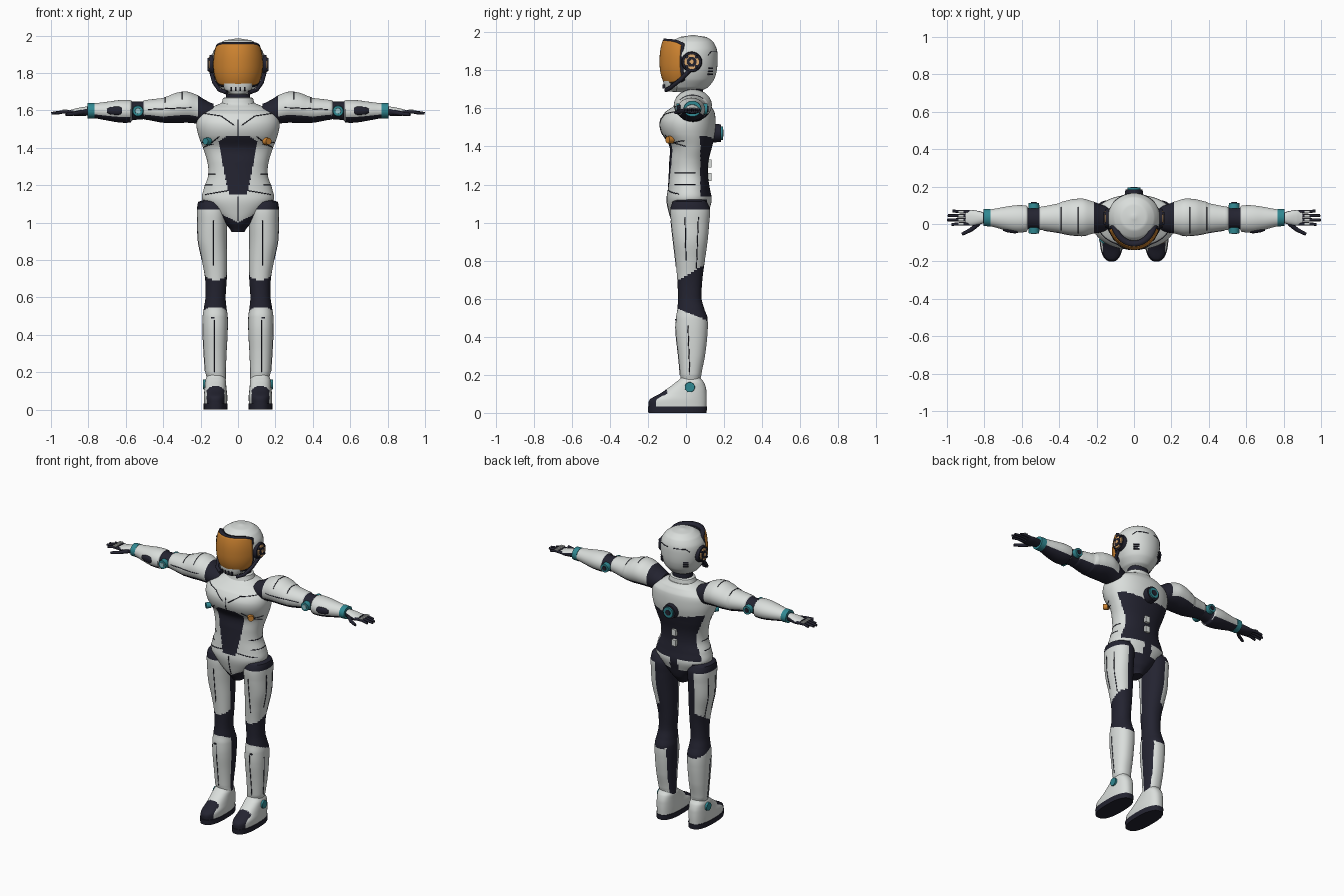
import bpy, bmesh, math
from math import sin, cos, pi, radians
from mathutils import Vector, Matrix
from mathutils.bvhtree import BVHTree

if "Cube" in bpy.data.objects:
    bpy.data.objects.remove(bpy.data.objects["Cube"])

PALETTE = {"white shell": (.7, .73, .71), "dark suit": (.017, .017, .03),
           "orange visor": (.62, .23, .03), "teal trim": (.03, .25, .29),
           "peach ring": (.75, .42, .17), "pale teal": (.32, .58, .62)}
MATS = []
for label, rgb in PALETTE.items():
    m = bpy.data.materials.new(label)
    m.use_nodes = True
    m.diffuse_color = (*rgb, 1)
    m.node_tree.nodes["Principled BSDF"].inputs["Base Color"].default_value = (*rgb, 1)
    MATS.append(m)
WHITE, DARK, ORANGE, TEAL, PEACH, PALE = range(len(MATS))


def finish(name, bm, colour, mirror):
    """Colour is a material index or a rule on face centre and normal."""
    bmesh.ops.recalc_face_normals(bm, faces=bm.faces)
    for f in bm.faces:
        f.material_index = colour(f.calc_center_median(), f.normal) if callable(colour) else colour
    me = bpy.data.meshes.new(name)
    bm.to_mesh(me)
    bm.free()
    for m in MATS:
        me.materials.append(m)
    me.shade_smooth()
    me.set_sharp_from_angle(angle=radians(40))
    ob = bpy.data.objects.new(name, me)
    bpy.context.collection.objects.link(ob)
    if mirror:
        ob.modifiers.new("Mirror", 'MIRROR').use_clip = False
    return ob


def spline(rows, sub):
    """Smooth interpolation between cross-section rows."""
    out = []
    for i in range(len(rows) - 1):
        a, b = rows[i], rows[i + 1]
        p, q = rows[max(i - 1, 0)], rows[min(i + 2, len(rows) - 1)]
        for k in range(sub):
            t = k / sub
            row = []
            for w, x, y, z in zip(p, a, b, q):
                row.append(.5 * (2 * x + (y - w) * t + (2 * w - 5 * x + 4 * y - z) * t * t
                                 + (3 * x - w - 3 * y + z) * t ** 3))
            row[0] = a[0] + (b[0] - a[0]) * t
            out.append(row)
    return out + [rows[-1]]


def loft(name, rows, colour, axis='z', power=2.2, mirror=False, sub=7, seg=72):
    """Rows: position along the axis, then centre and radius for each cross direction."""
    bm = bmesh.new()
    rings = []
    for t, c1, r1, c2, r2 in spline(rows, sub):
        ring = []
        for k in range(seg):
            c, s = cos(2 * pi * k / seg), sin(2 * pi * k / seg)
            u = c1 + r1 * math.copysign(abs(c) ** (2 / power), c)
            v = c2 + r2 * math.copysign(abs(s) ** (2 / power), s)
            ring.append(bm.verts.new((u, v, t) if axis == 'z' else (t, u, v)))
        rings.append(ring)
    for a, b in zip(rings, rings[1:]):
        for k in range(seg):
            n = (k + 1) % seg
            bm.faces.new((a[k], a[n], b[n], b[k]))
    bm.faces.new(rings[0])
    bm.faces.new(rings[-1])
    return finish(name, bm, colour, mirror)


def disc(name, pos, direction, r, depth, colour, mirror=False):
    bm = bmesh.new()
    turn = Vector(direction).to_track_quat('Z', 'Y').to_matrix().to_4x4()
    bmesh.ops.create_cone(bm, cap_ends=True, segments=28, radius1=r, radius2=r * .92,
                          depth=depth, matrix=Matrix.Translation(pos) @ turn)
    return finish(name, bm, colour, mirror)


def box(name, pos, size, colour, mirror=False, turn=0):
    bm = bmesh.new()
    bmesh.ops.create_cube(bm, size=1, matrix=Matrix.Translation(pos)
                          @ Matrix.Rotation(turn, 4, 'Z') @ Matrix.Diagonal((*size, 1)))
    return finish(name, bm, colour, mirror)


def rod(name, pts, r, colour, mirror=False, taper=1):
    cu = bpy.data.curves.new(name, 'CURVE')
    cu.dimensions, cu.bevel_depth, cu.bevel_resolution = '3D', r, 2
    cu.use_fill_caps = True
    sp = cu.splines.new('POLY')
    sp.points.add(len(pts) - 1)
    for i, p in enumerate(pts):
        sp.points[i].co = (*p, 1)
        sp.points[i].radius = 1 + (taper - 1) * i / (len(pts) - 1)
    cu.materials.append(MATS[colour])
    ob = bpy.data.objects.new(name, cu)
    bpy.context.collection.objects.link(ob)
    if mirror:
        ob.modifiers.new("Mirror", 'MIRROR')


def seam(name, ob, pts, look, mirror=True):
    """Thin dark groove line projected on a part along the look direction."""
    me = ob.data
    tree = BVHTree.FromPolygons([v.co for v in me.vertices], [p.vertices for p in me.polygons])
    look, hits = Vector(look).normalized(), []
    for a, b in zip(pts, pts[1:]):
        for k in range(9):
            hit = tree.ray_cast(Vector(a).lerp(Vector(b), k / 8) - look, look)[0]
            if hit:
                hits.append(hit)
    if len(hits) > 1:
        rod(name, hits, .0025, DARK, mirror)


FRONT, BACK, SIDE = (0, 1, 0), (0, -1, 0), (-1, 0, 0)


# torso and pelvis
def torso_rule(c, n):
    x = abs(c.x)
    if c.y < 0 and 1.15 < c.z < 1.46:
        edge = .05 + .19 * (c.z - 1.15)
        if c.z > 1.43:
            edge = .105 - 1.3 * (c.z - 1.43)
        return DARK if x < edge else WHITE
    if c.y > .075 and 1.14 < c.z < 1.43 + .15 * x:
        return DARK
    if c.y < 0:
        return DARK if c.z < 1 + .5 * x else WHITE
    if c.z < 1.14 and (c.z < 1.06 or x < .03 or (c.z < 1.12 and x > .12)):
        return DARK
    return WHITE


torso = loft("torso", [
    (.95, 0, .035, .015, .05), (1.0, 0, .075, .015, .085), (1.06, 0, .14, .015, .105),
    (1.12, 0, .19, .017, .118), (1.18, 0, .183, .015, .11), (1.25, 0, .16, .012, .103),
    (1.32, 0, .163, .015, .103), (1.4, 0, .187, .025, .112), (1.47, 0, .213, .013, .14),
    (1.53, 0, .222, .01, .146), (1.58, 0, .208, .02, .13), (1.615, 0, .15, .035, .095),
    (1.64, 0, .09, .04, .07)], torso_rule, sub=10, seg=112)
loft("collar", [(1.61, 0, .1, .035, .078), (1.64, 0, .088, .035, .07), (1.665, 0, .08, .035, .065),
                (1.67, 0, .07, .035, .055)], WHITE)
loft("neck", [(1.64, 0, .065, .035, .055), (1.73, 0, .065, .035, .055)], DARK)
seam("chest_seam", torso, [(.02, 0, 1.52), (.09, 0, 1.57), (.19, 0, 1.585)], FRONT)
seam("breast_seam", torso, [(.1, 0, 1.46), (.15, 0, 1.42), (.195, 0, 1.43)], FRONT)
seam("centre_seam", torso, [(0, 0, 1.46), (0, 0, 1.55)], FRONT, False)
seam("pelvis_seam", torso, [(0, 0, 1.01), (0, 0, 1.14)], FRONT, False)
seam("belt_seam", torso, [(.06, 0, 1.17), (.175, 0, 1.15)], FRONT)
for z in (1.2, 1.26):
    seam("waist_seam", torso, [(0, -.06, z), (0, .05, z)], SIDE)
seam("rib_seam", torso, [(0, -.07, 1.42), (0, 0, 1.4)], SIDE)
for x, tint in ((-.165, TEAL), (.155, ORANGE)):
    disc("chest_light", (x, -.085, 1.435), (x, -.2, 0), .02, .03, tint)
for z in (1.24, 1.31):
    box("spine_plate", (0, .122, z), (.032, .022, .042), WHITE)
disc("back_port", (0, .16, 1.47), (0, 1, 0), .05, .05, DARK)
disc("back_port_ring", (0, .18, 1.47), (0, 1, 0), .038, .03, TEAL)
disc("back_port_core", (0, .194, 1.47), (0, 1, 0), .02, .008, DARK)

# helmet
head = loft("helmet", [
    (1.685, 0, .05, .0, .07), (1.71, 0, .085, .015, .1), (1.75, 0, .115, .025, .122),
    (1.8, 0, .133, .03, .132), (1.86, 0, .14, .031, .135), (1.91, 0, .134, .032, .13),
    (1.95, 0, .108, .035, .108), (1.975, 0, .07, .037, .07), (1.985, 0, .01, .037, .01)],
    WHITE, power=2.05)


def visor_shell(name, half_angle, half_height, grow, colour):
    bm, grid, n = bmesh.new(), [], 28
    for i in range(n + 1):
        u = 2 * i / n - 1
        col = []
        for j in range(n + 1):
            v = 2 * j / n - 1
            z = v * half_height * (1 - .22 * abs(u) ** 5)
            k = 1 - (.1 if v > 0 else .14) * abs(v) ** 2.4
            a = u * half_angle
            col.append(bm.verts.new(((.14 + grow) * k * sin(a),
                                     .03 - (.166 + grow) * k * cos(a), 1.845 + z)))
        grid.append(col)
    for a, b in zip(grid, grid[1:]):
        for j in range(n):
            bm.faces.new((a[j], b[j], b[j + 1], a[j + 1]))
    ob = finish(name, bm, colour, False)
    solid = ob.modifiers.new("Thickness", 'SOLIDIFY')
    solid.thickness, solid.offset = .03, 0
    solid.use_even_offset = False


visor_shell("visor_frame", radians(74), .117, -.018, DARK)
visor_shell("visor", radians(68), .106, -.012, ORANGE)
for name, r, x, tint in (("ear_pad", .055, .14, DARK), ("ear_ring", .042, .147, PEACH),
                         ("ear_gap", .028, .15, DARK), ("ear_hub", .012, .152, PEACH)):
    disc(name, (x, .03, 1.845), (1, 0, 0), r, .024, tint, True)
for k in range(4):
    a = pi / 4 + k * pi / 2
    disc("ear_bolt", (.156, .03 + .036 * cos(a), 1.845 + .036 * sin(a)), (1, 0, 0), .009, .012, DARK, True)
rod("jaw_strap", [(.142, .02, 1.8), (.128, -.03, 1.75), (.1, -.08, 1.71), (.06, -.105, 1.695)],
    .011, DARK, True)
loft("chin_guard", [(1.69, 0, .045, -.07, .035), (1.71, 0, .07, -.065, .05),
                    (1.745, 0, .085, -.06, .06)], WHITE)
for x in (.012, .036):
    box("chin_slot", (x, -.117, 1.715), (.01, .012, .022), DARK, True)
for z in (1.78, 1.795, 1.81):
    box("vent_slot", (.087, .128, z), (.035, .012, .008), DARK, True, radians(-35))
seam("helmet_seam", head, [(.02, 0, 1.9), (.09, 0, 1.9), (.11, 0, 1.88)], BACK)


# arms
def arm_rule(c, n):
    if c.x < .215 or .505 < c.x < .57:
        return DARK
    return DARK if n.z < -.55 else WHITE


arm = loft("arm", [
    (.13, .03, .06, 1.585, .05), (.18, .03, .075, 1.59, .068), (.215, .034, .085, 1.605, .076),
    (.27, .036, .099, 1.617, .083), (.33, .036, .096, 1.613, .081), (.385, .034, .085, 1.603, .07),
    (.4, .032, .078, 1.6, .066), (.5, .03, .062, 1.603, .052), (.51, .03, .056, 1.6, .048),
    (.565, .03, .056, 1.597, .05), (.575, .028, .07, 1.595, .06), (.63, .028, .072, 1.595, .06),
    (.7, .03, .06, 1.596, .05), (.77, .033, .045, 1.598, .04)],
    arm_rule, axis='x', power=2, mirror=True)
loft("wrist_band", [(.768, .034, .047, 1.598, .042), (.804, .034, .045, 1.598, .041)], TEAL,
     axis='x', power=2, mirror=True)
for x in (.3, .39):
    seam("arm_seam", arm, [(x, -.05, 1.64), (x, .09, 1.64)], (0, 0, -1))
seam("upper_arm_seam", arm, [(.25, 0, 1.615), (.48, 0, 1.605)], FRONT)
for y, way in ((-.035, -1), (.098, 1)):
    disc("elbow_disc", (.535, y, 1.597), (0, way, 0), .03, .03, TEAL, True)
    disc("elbow_hub", (.535, y + .014 * way, 1.597), (0, way, 0), .016, .01,
         PALE if way < 0 else DARK, True)
loft("forearm_pad", [(.62, -.035, .012, 1.598, .016), (.635, -.036, .014, 1.598, .022),
                     (.68, -.03, .014, 1.598, .02), (.7, -.024, .012, 1.598, .012)],
     DARK, axis='x', mirror=True)
loft("hand", [(.79, .033, .026, 1.597, .024), (.83, .033, .036, 1.594, .024),
              (.87, .033, .042, 1.59, .02), (.9, .034, .036, 1.588, .014)],
     lambda c, n: WHITE if n.z > .5 and c.x > .81 else DARK, axis='x', mirror=True)
for i, reach in enumerate((.975, .998, .995, .97)):
    y = .002 + .021 * i
    rod("finger", [(.88, y, 1.59), (.935, y + .001 * (i - 1.5), 1.592),
                   (reach, y + .003 * (i - 1.5), 1.584)], .0105, DARK, True, .7)
    box("knuckle_plate", (.925, y, 1.602), (.025, .013, .006), WHITE, True)
rod("thumb", [(.83, .005, 1.59), (.87, -.03, 1.583), (.92, -.055, 1.578)], .014, DARK, True, .6)


# legs
def leg_rule(c, n):
    if c.z > 1.07 or .53 - .4 * c.y < c.z < .72 + .6 * c.y:
        return DARK
    inner = .05 if c.z > .6 else -.7
    return DARK if n.x < inner and n.y > -.15 else WHITE


leg = loft("leg", [
    (.16, .115, .05, .025, .05), (.2, .12, .055, .025, .056), (.3, .122, .061, .03, .07),
    (.42, .122, .067, .03, .083), (.5, .122, .067, .03, .083), (.54, .122, .061, .026, .072),
    (.6, .12, .054, .02, .062), (.7, .118, .058, .02, .066), (.8, .126, .068, .022, .077),
    (.9, .137, .078, .023, .09), (1.0, .138, .08, .022, .1), (1.07, .138, .081, .022, .104),
    (1.11, .14, .073, .02, .09), (1.12, .14, .05, .02, .07)],
    leg_rule, mirror=True, sub=10, seg=88)
seam("thigh_seam", leg, [(.13, 0, .77), (.13, 0, 1.01)], FRONT)
seam("shin_seam", leg, [(.125, 0, .2), (.125, 0, .48)], FRONT)
seam("thigh_side_seam", leg, [(0, .0, .8), (0, -.005, 1.03)], SIDE)
seam("thigh_back_seam", leg, [(0, .055, .76), (0, .065, 1.03)], SIDE)
seam("calf_side_seam", leg, [(0, .02, .2), (0, .01, .46)], SIDE)
box("shin_mark", (.135, -.052, .49), (.018, .012, .008), DARK, True)

# boots
loft("boot_sole", [(0, .12, .063, -.045, .153), (.034, .12, .065, -.045, .156)], DARK,
     power=2.5, mirror=True, sub=1)
loft("boot", [
    (.03, .12, .062, -.044, .152), (.07, .12, .063, -.041, .15), (.1, .12, .06, -.015, .123),
    (.13, .12, .057, .005, .1), (.16, .12, .054, .02, .075), (.185, .12, .045, .025, .052)],
    lambda c, n: DARK if c.y < -.1 and abs(c.x - .12) < .047 else WHITE,
    power=2.4, mirror=True, seg=88)
disc("ankle_disc", (.172, .02, .135), (1, 0, 0), .028, .03, TEAL, True)
